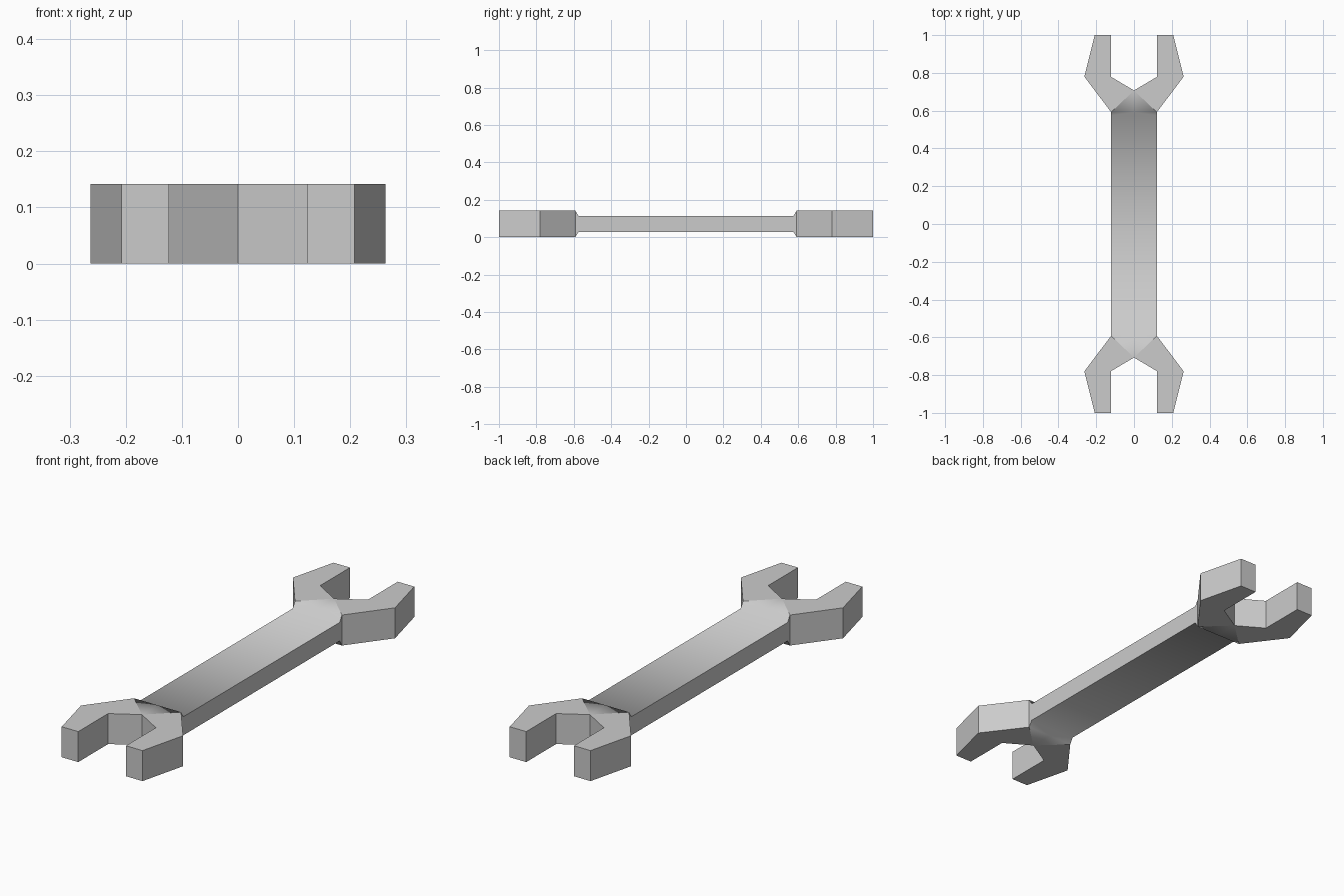
import bpy

if "Cube" in bpy.data.objects:
    bpy.data.objects.remove(bpy.data.objects["Cube"])

# One eighth of the wrench, top surface: x, y, z relative to mid-thickness
HEAD, BAR = 0.071, 0.043
points = {
    "A": (0.208, 1.0, HEAD), "B": (0.123, 1.0, HEAD), "C": (0.123, 0.78, HEAD),
    "D": (0.0, 0.707, HEAD), "E": (0.121, 0.592, HEAD), "F": (0.263, 0.78, HEAD),
    "G": (0.0, 0.592, HEAD),
    "H": (0.121, 0.575, BAR), "I": (0.0, 0.575, BAR),
    "J": (0.121, 0.0, BAR), "K": (0.0, 0.0, BAR),
}
names = list(points)
verts = list(points.values())
jaw = ["ABCF", "CDEF"]
handle = ["DGE", "GIHE", "IKJH"]
faces = [[names.index(c) for c in f] for f in jaw + handle]

# Side walls dropped from the outline to the mid plane
outline = "JHEFABCD"
base = {}
for c in outline:
    base[c] = len(verts)
    verts.append((points[c][0], points[c][1], 0.0))
for u, v in zip(outline, outline[1:]):
    faces.append([names.index(v), names.index(u), base[u], base[v]])

mesh = bpy.data.meshes.new("wrench")
mesh.from_pydata(verts, [], faces)
# The handle and neck blend smoothly, the jaws and walls stay flat
for i, p in enumerate(mesh.polygons):
    p.use_smooth = len(jaw) <= i < len(jaw) + len(handle)

wrench = bpy.data.objects.new("double_ended_wrench", mesh)
bpy.context.collection.objects.link(wrench)
wrench.location.z = HEAD

# Mirror into the full double-ended shape
mirror = wrench.modifiers.new("mirror", "MIRROR")
mirror.use_axis = (True, True, True)
mirror.use_clip = True
mirror.merge_threshold = 0.0005
